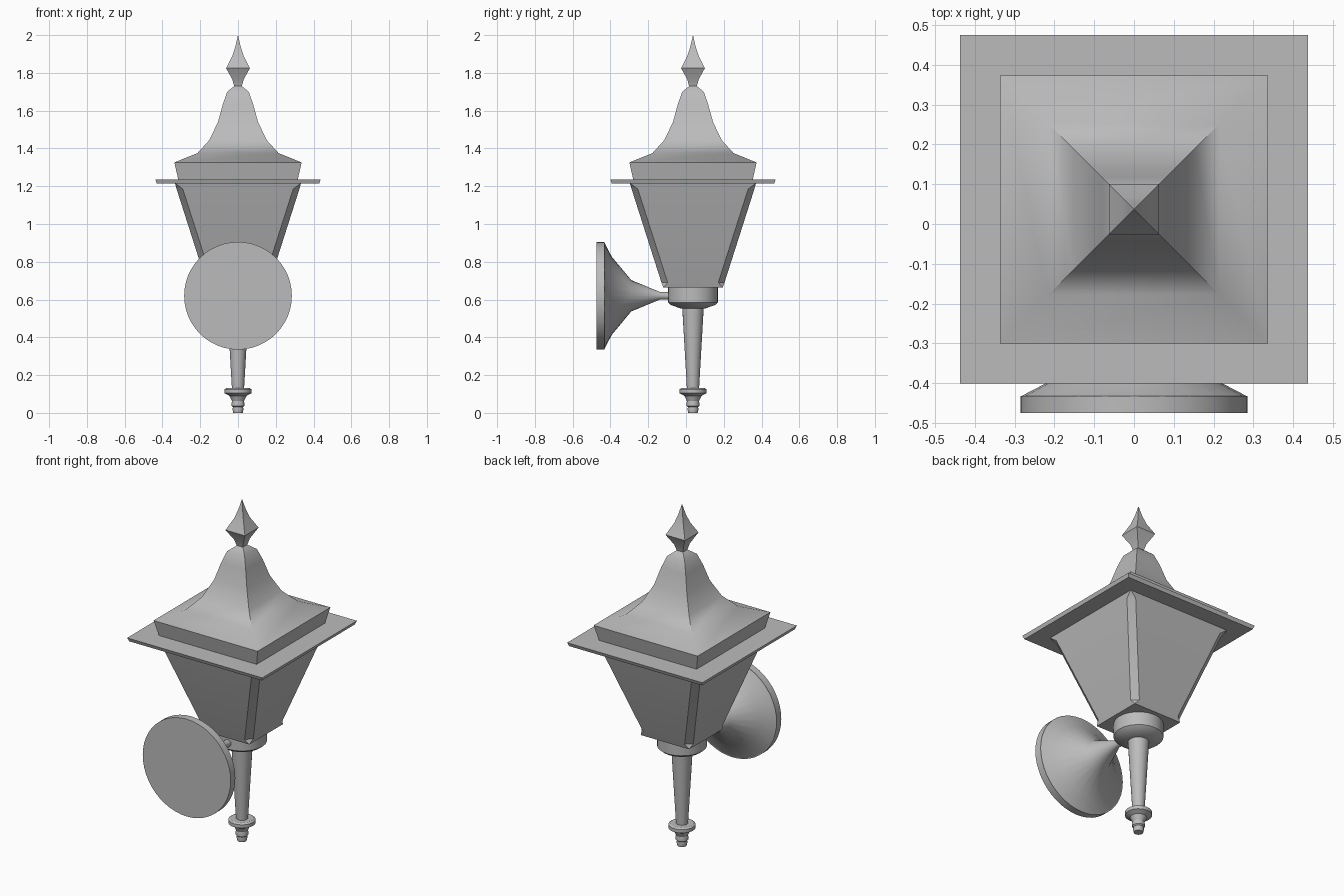
import bpy, bmesh, math
from mathutils import Matrix

cube = bpy.data.objects.get("Cube")
if cube:
    bpy.data.objects.remove(cube, do_unlink=True)

CY = 0.037       # lamp axis in y
MOUNT_Z = 0.62   # wall mount axis height

metal = bpy.data.materials.new("grey metal")
metal.use_nodes = True
GREY = (0.5, 0.5, 0.5, 1)
metal.diffuse_color = GREY
metal.node_tree.nodes["Principled BSDF"].inputs["Base Color"].default_value = GREY


def loft(name, rings, matrix):
    """Skin a stack of equal-length rings, cap the ends and merge doubles."""
    bm = bmesh.new()
    loops = [[bm.verts.new(p) for p in ring] for ring in rings]
    n = len(loops[0])
    for low, high in zip(loops, loops[1:]):
        for i in range(n):
            j = (i + 1) % n
            bm.faces.new((low[i], low[j], high[j], high[i]))
    bm.faces.new(loops[0][::-1])
    bm.faces.new(loops[-1])
    bmesh.ops.remove_doubles(bm, verts=bm.verts, dist=0.0005)
    bmesh.ops.recalc_face_normals(bm, faces=bm.faces)
    bm.transform(matrix)
    mesh = bpy.data.meshes.new(name)
    bm.to_mesh(mesh)
    bm.free()
    mesh.materials.append(metal)
    obj = bpy.data.objects.new(name, mesh)
    bpy.context.collection.objects.link(obj)
    bpy.ops.object.select_all(action='DESELECT')
    obj.select_set(True)
    bpy.context.view_layer.objects.active = obj
    bpy.ops.object.shade_smooth_by_angle(angle=math.radians(32))
    return obj


LAMP = Matrix.Translation((0, CY, 0))


def turned(name, profile, sides=24, matrix=LAMP):
    """Round part from (radius, height) pairs."""
    angles = [math.tau * i / sides for i in range(sides)]
    return loft(name, [[(r * math.cos(a), r * math.sin(a), z) for a in angles]
                       for r, z in profile], matrix)


def square(name, profile):
    """Square part from (half width, corner chamfer, height) triples."""
    rings = []
    for h, c, z in profile:
        ring = []
        for sx, sy in ((1, 1), (-1, 1), (-1, -1), (1, -1)):
            pair = [(sx * h, sy * (h - c), z), (sx * (h - c), sy * h, z)]
            ring += pair if sx * sy > 0 else pair[::-1]
        rings.append(ring)
    return loft(name, rings, LAMP)


# Lantern body, its corner chamfers running out at both ends
square("lantern_body", [(0.157, 0, 0.663), (0.167, 0.033, 0.69),
                        (0.325, 0.033, 1.185), (0.334, 0, 1.217)])

# Brim and bell-shaped roof
square("brim", [(0.43, 0, 1.215), (0.438, 0, 1.236)])
square("roof_skirt", [(0.316, 0, 1.234), (0.337, 0, 1.326)])
square("roof", [(h, 0, z) for h, z in
                [(0.337, 1.326), (0.215, 1.375), (0.152, 1.444), (0.106, 1.54),
                 (0.08, 1.635), (0.057, 1.7), (0.02, 1.73)]])

# Pointed finial
square("finial", [(h, 0, z) for h, z in
                  [(0.02, 1.728), (0.03, 1.765), (0.063, 1.825),
                   (0.03, 1.89), (0.014, 1.94), (0, 2)]])

# Cup under the lantern, tapered stem and bottom knob
turned("cup", [(0.133, 0.665), (0.133, 0.585), (0.115, 0.57), (0.065, 0.553)])
turned("stem", [(0.057, 0.56), (0.032, 0.125)])
turned("stem_knob", [(0.062, 0.131), (0.072, 0.124), (0.072, 0.104), (0.045, 0.09),
                     (0.032, 0.062), (0.034, 0.05), (0.034, 0.036), (0.027, 0.03),
                     (0.029, 0.018), (0.025, 0)])

# Wall mount: round plate and flared arm along y
MOUNT = Matrix.Translation((0, 0, MOUNT_Z)) @ Matrix.Rotation(math.radians(-90), 4, 'X')
turned("wall_plate", [(0.285, -0.475), (0.285, -0.432)], 48, MOUNT)
turned("flared_arm", [(0.284, -0.433), (0.207, -0.393), (0.083, -0.29),
                      (0.021, -0.14), (0.021, -0.07)], 24, MOUNT)
